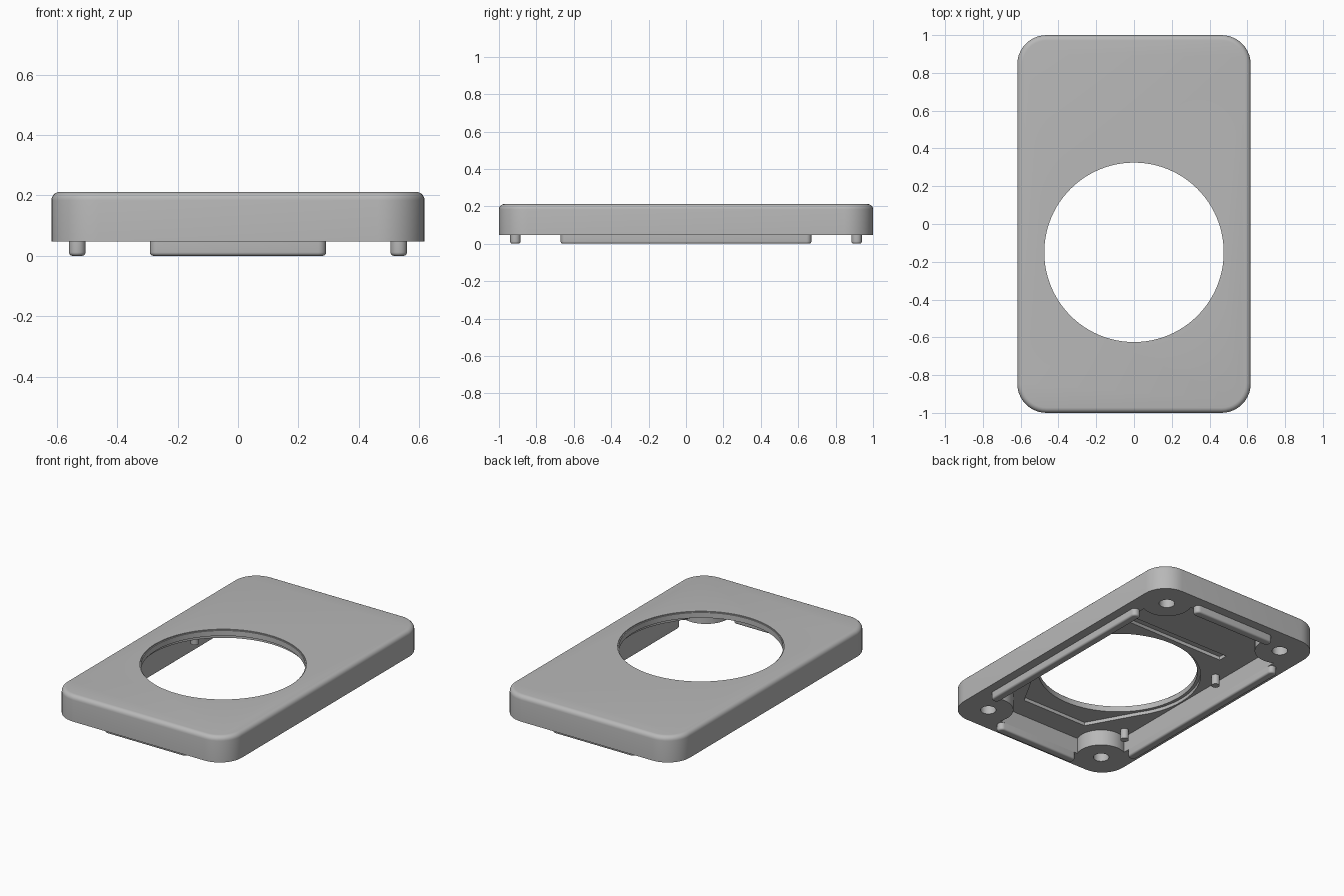
import bpy, bmesh, math

cube = bpy.data.objects.get("Cube")
if cube:
    bpy.data.objects.remove(cube, do_unlink=True)

grey = bpy.data.materials.new("plain_grey")
grey.use_nodes = True
grey.diffuse_color = (0.48, 0.48, 0.48, 1)
grey.node_tree.nodes["Principled BSDF"].inputs["Base Color"].default_value = grey.diffuse_color


def arc(cx, cy, r, start, end, steps):
    """Points on an arc, angles in degrees."""
    angles = [math.radians(start + (end - start) * i / steps) for i in range(steps + 1)]
    return [(cx + r * math.cos(a), cy + r * math.sin(a)) for a in angles]


def circle(cx, cy, r, steps=32):
    return arc(cx, cy, r, 0, 360, steps)[:-1]


def rounded_rect(cx, cy, hx, hy, r, steps=10):
    pts = []
    for k, (sx, sy) in enumerate([(1, 1), (-1, 1), (-1, -1), (1, -1)]):
        pts += arc(cx + sx * (hx - r), cy + sy * (hy - r), r, 90 * k, 90 * k + 90, steps)
    return pts


def prism(name, outline, z0, z1, bevel_z=None, bevel=0.0):
    """Extruded outline, with the rim at height bevel_z optionally rounded."""
    bm = bmesh.new()
    base = bm.faces.new([bm.verts.new((x, y, z0)) for x, y in outline])
    top = bmesh.ops.extrude_face_region(bm, geom=[base])["geom"]
    for v in top:
        if isinstance(v, bmesh.types.BMVert):
            v.co.z = z1
    bmesh.ops.remove_doubles(bm, verts=bm.verts, dist=1e-5)
    bmesh.ops.recalc_face_normals(bm, faces=bm.faces)
    if bevel:
        rim = [e for e in bm.edges if all(abs(v.co.z - bevel_z) < 1e-5 for v in e.verts)]
        bmesh.ops.bevel(bm, geom=rim, offset=bevel, segments=5, profile=0.5, affect='EDGES')
    mesh = bpy.data.meshes.new(name)
    bm.to_mesh(mesh)
    bm.free()
    mesh.materials.append(grey)
    ob = bpy.data.objects.new(name, mesh)
    bpy.context.collection.objects.link(ob)
    return ob


def smooth(ob):
    bpy.ops.object.select_all(action='DESELECT')
    ob.select_set(True)
    bpy.context.view_layer.objects.active = ob
    bpy.ops.object.shade_smooth_by_angle(angle=math.radians(35))


def cut(target, cutter):
    cutter.hide_render = True
    mod = target.modifiers.new("cut", 'BOOLEAN')
    mod.operation = 'DIFFERENCE'
    mod.solver = 'EXACT'
    mod.object = cutter
    bpy.context.view_layer.objects.active = target
    bpy.ops.object.modifier_apply(modifier=mod.name)
    bpy.data.objects.remove(cutter, do_unlink=True)


RIM, TOP, FLOOR, CEILING = 0.047, 0.212, 0.15, 0.172
IN_X, IN_Y = 0.505, 0.885
BOSS_X, BOSS_Y, BOSS_R = 0.44, 0.83, 0.15
HOLE_Y, HOLE_R = -0.15, 0.475
QUADRANTS = [(1, 1), (-1, 1), (-1, -1), (1, -1)]

# Cover body with softened top rim
body = prism("cover_body", rounded_rect(0, 0, 0.618, 1.0, 0.155), RIM, TOP, TOP, 0.028)

# Underside recess that curves around four screw bosses
start = math.degrees(math.asin((IN_X - BOSS_X) / BOSS_R)) - 90
end = -180 - math.degrees(math.asin((IN_Y - BOSS_Y) / BOSS_R))
quarter = arc(BOSS_X, BOSS_Y, BOSS_R, start, end, 16)
recess = []
for sx, sy in QUADRANTS:
    pts = [(sx * x, sy * y) for x, y in quarter]
    recess += pts if sx * sy > 0 else pts[::-1]
cut(body, prism("recess_cutter", recess, -0.1, FLOOR))

# Shallow pocket around the opening, tapering towards the front
pocket = arc(0, HOLE_Y, 0.495, -35, 215, 48) + [(-0.235, -0.74), (0.235, -0.74)]
cut(body, prism("pocket_cutter", pocket, 0.1, CEILING))

# Groove across the back of the recess
cut(body, prism("groove_cutter", rounded_rect(0, 0.41, 0.35, 0.03, 0.005, 2), 0.1, CEILING))

# Round opening with a slightly eased upper edge
cut(body, prism("opening_cutter", circle(0, HOLE_Y, HOLE_R, 96), -0.1, 0.4))
cut(body, prism("edge_cutter", circle(0, HOLE_Y, HOLE_R + 0.006, 96), TOP - 0.006, 0.4))

# Blind screw holes
for sx, sy in QUADRANTS:
    cut(body, prism("screw_cutter", circle(sx * BOSS_X, sy * BOSS_Y, 0.047, 24), -0.1, 0.15))
smooth(body)

# Locating lips along the four sides of the recess
for s, side in ((1, "left"), (-1, "right")):
    smooth(prism(side + "_lip", rounded_rect(s * (IN_X + 0.0275), 0, 0.0275, 0.67, 0.026, 6),
                 0, RIM, 0, 0.012))
for s, side in ((1, "back"), (-1, "front")):
    smooth(prism(side + "_lip", rounded_rect(0, s * (IN_Y + 0.0275), 0.292, 0.0275, 0.026, 6),
                 0, RIM, 0, 0.012))

# Locating pins under the top plate
for s, side in ((1, "left"), (-1, "right")):
    for y, place in ((0.215, "back"), (-0.63, "front")):
        smooth(prism(place + "_" + side + "_pin", circle(s * 0.455, y, 0.025, 20),
                     0.085, FLOOR + 0.005))
